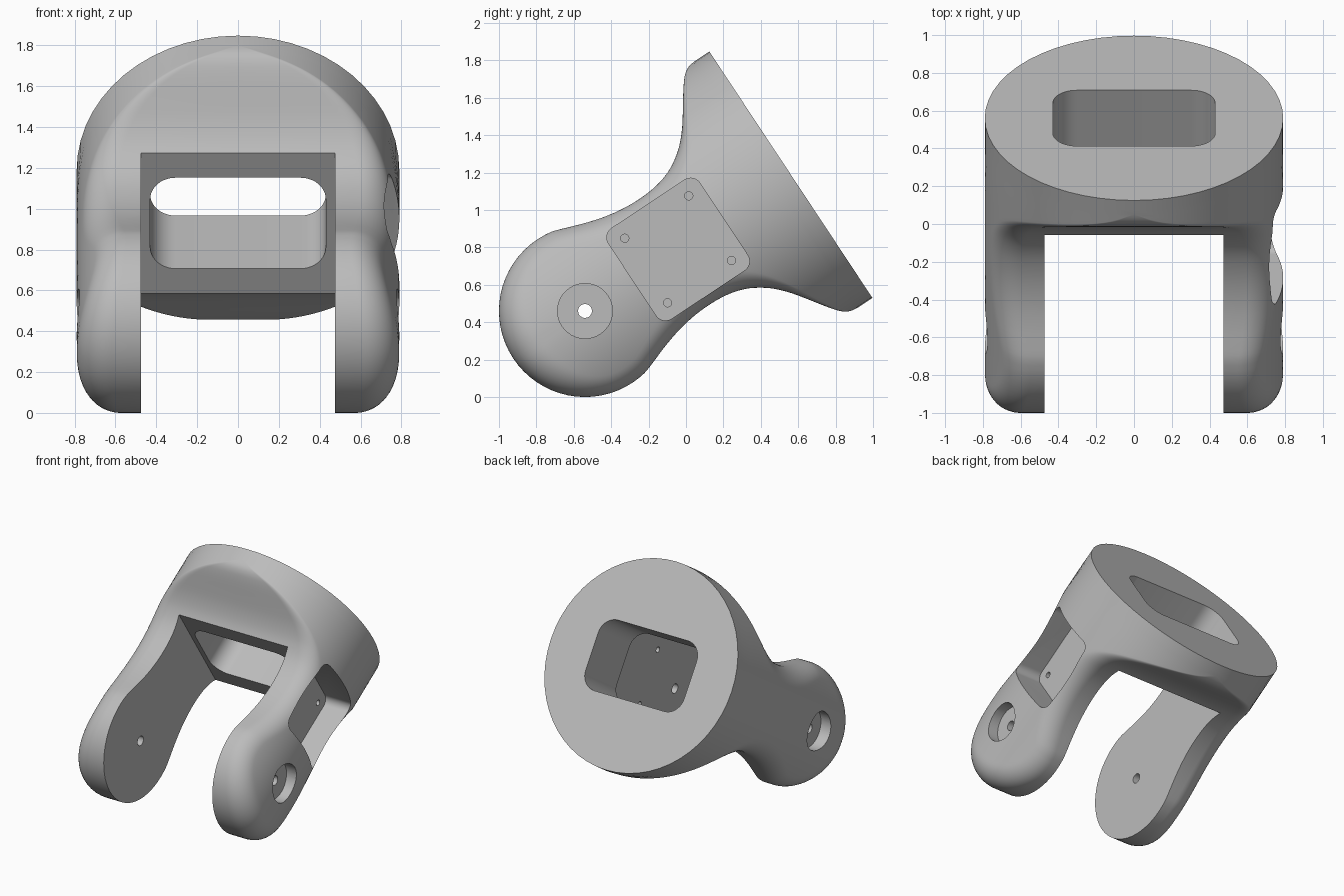
import bpy, bmesh, math
from math import sin, cos, pi, sqrt, atan2

cube = bpy.data.objects.get("Cube")
if cube:
    bpy.data.objects.remove(cube, do_unlink=True)

# Main sizes; the part is built along y with its pivot at the origin, then tilted
RADIUS = 0.79        # round head
END = 0.46           # arm end radius
LENGTH = 1.32        # pivot to flat head face
FILLET = 0.17
GAP = 0.475          # half distance between the arms
TILT = atan2(0.552, 0.834)

# Half height of the side profile along the length
PROFILE = [(0, END), (0.08, 0.453), (0.16, 0.427), (0.25, 0.395), (0.35, 0.366),
           (0.45, 0.347), (0.55, 0.339), (0.65, 0.343), (0.73, 0.358), (0.8, 0.384),
           (0.867, 0.425), (0.92, 0.47), (0.975, 0.532), (1.03, 0.608), (1.08, 0.68),
           (1.115, 0.727), (1.145, 0.76), (1.18, 0.782), (1.23, RADIUS), (LENGTH, RADIUS)]


def smooth_path(points, steps=3):
    """Catmull-Rom subdivision of a list of 2D points."""
    result = []
    for i in range(len(points) - 1):
        a, b, c, d = (points[max(0, min(len(points) - 1, i + k))] for k in (-1, 0, 1, 2))
        for s in range(steps):
            t = s / steps
            result.append(tuple(
                0.5 * (2 * q + (r - p) * t + (2 * p - 5 * q + 4 * r - w) * t ** 2
                       + (3 * q - p - 3 * r + w) * t ** 3)
                for p, q, r, w in zip(a, b, c, d)))
    return result + [points[-1]]


def section(half, flatness=1.0):
    """Ring of (x, height): a round side meeting a flat top through a fillet."""
    half = min(half, RADIUS)
    big = RADIUS / max(flatness, 0.02)
    cx = RADIUS - big
    inner = half - FILLET
    fx = cx + sqrt(max(0, (big - FILLET) ** 2 - inner ** 2))
    phi = atan2(inner, fx - cx)
    q = [(cx + big * cos(phi * i / 14), big * sin(phi * i / 14)) for i in range(14)]
    for i in range(13):
        a = phi + (pi / 2 - phi) * i / 12
        q.append((fx + FILLET * cos(a), inner + FILLET * sin(a)))
    q.append((0, half))
    back = q[::-1]
    return (q + [(-x, v) for x, v in back[1:]] + [(-x, -v) for x, v in q[1:]]
            + [(x, -v) for x, v in back[1:-1]])


def finish(bm, name):
    bmesh.ops.remove_doubles(bm, verts=bm.verts, dist=0.0002)
    bmesh.ops.recalc_face_normals(bm, faces=bm.faces)
    mesh = bpy.data.meshes.new(name)
    bm.to_mesh(mesh)
    bm.free()
    obj = bpy.data.objects.new(name, mesh)
    bpy.context.collection.objects.link(obj)
    return obj


def loft(name, rings, caps):
    """Skin closed rings of 3D points; caps lists the ring indices to fill."""
    bm = bmesh.new()
    loops = [[bm.verts.new(p) for p in ring] for ring in rings]
    for a, b in zip(loops, loops[1:]):
        for i in range(len(a)):
            j = (i + 1) % len(a)
            bm.faces.new((a[i], a[j], b[j], b[i]))
    for k in caps:
        bm.faces.new(loops[k])
    return finish(bm, name)


# Bracket body: rounded arm end, waist, flare and round head
rings = []
for i in range(16, 0, -1):
    a = pi / 2 * i / 16
    rings.append([(x, -abs(v) * sin(a), v * cos(a)) for x, v in section(END, cos(a) ** 2)])
for u, half in smooth_path(PROFILE):
    rings.append([(x, u, v) for x, v in section(half)])
body = loft("bracket_body", rings, [-1])


def rounded(w, h, r, steps=10):
    """Rounded rectangle outline from half sizes; a circle when all are equal."""
    return [(sx * (w - r) + r * cos(q + pi / 2 * i / steps),
             sz * (h - r) + r * sin(q + pi / 2 * i / steps))
            for sx, sz, q in ((1, 1, 0), (-1, 1, pi / 2), (-1, -1, pi), (1, -1, 3 * pi / 2))
            for i in range(steps + 1)]


def cut(name, outline, axis, lo, hi, centre=(0, 0)):
    """Subtract a prism running along x or y from the body."""
    ends = []
    for t in (lo, hi):
        pts = [(a + centre[0], b + centre[1]) for a, b in outline]
        ends.append([(t, a, b) if axis == "x" else (a, t, b) for a, b in pts])
    cutter = loft(name, ends, [0, 1])
    cutter.hide_render = True
    mod = body.modifiers.new(name, "BOOLEAN")
    mod.operation = "DIFFERENCE"
    mod.solver = "EXACT"
    mod.object = cutter
    bpy.context.view_layer.objects.active = body
    bpy.ops.object.modifier_apply(modifier=name)
    bpy.data.objects.remove(cutter, do_unlink=True)


# Fork gap and the slot through the head
cut("fork_gap", [(GAP, 1), (-GAP, 1), (-GAP, -1), (GAP, -1)], "y", -1, 0.85)
cut("head_slot", rounded(0.43, 0.267, 0.125), "y", 0.7, 1.5)

# Counterbored pivot holes in both arms
for side in (1, -1):
    cut("pivot_bore", rounded(0.147, 0.147, 0.147), "x", side * 0.7, side)
    cut("pivot_hole", rounded(0.037, 0.037, 0.037, 6), "x", side * 0.4, side * 0.8)

# Square pocket in the left arm with four screw holes
POCKET = 0.597
cut("side_pocket", rounded(0.293, 0.29, 0.06), "x", 0.53, 1, (POCKET, 0))
for du in (-1, 1):
    for dv in (-1, 1):
        cut("screw_hole", rounded(0.022, 0.022, 0.022, 4), "x", 0.45, 0.6,
            (POCKET + du * 0.205, dv * 0.207))

# Grey finish
grey = bpy.data.materials.new("plain_grey")
grey.use_nodes = True
colour = (0.5, 0.5, 0.5, 1)
grey.diffuse_color = colour
grey.node_tree.nodes["Principled BSDF"].inputs["Base Color"].default_value = colour
body.data.materials.clear()
body.data.materials.append(grey)

# Tilt into place with smooth shading and crisp edges
body.rotation_euler = (TILT, 0, 0)
body.location = (0, END - 1, END)
bpy.ops.object.select_all(action="DESELECT")
body.select_set(True)
bpy.context.view_layer.objects.active = body
bpy.ops.object.shade_smooth_by_angle(angle=math.radians(30))
